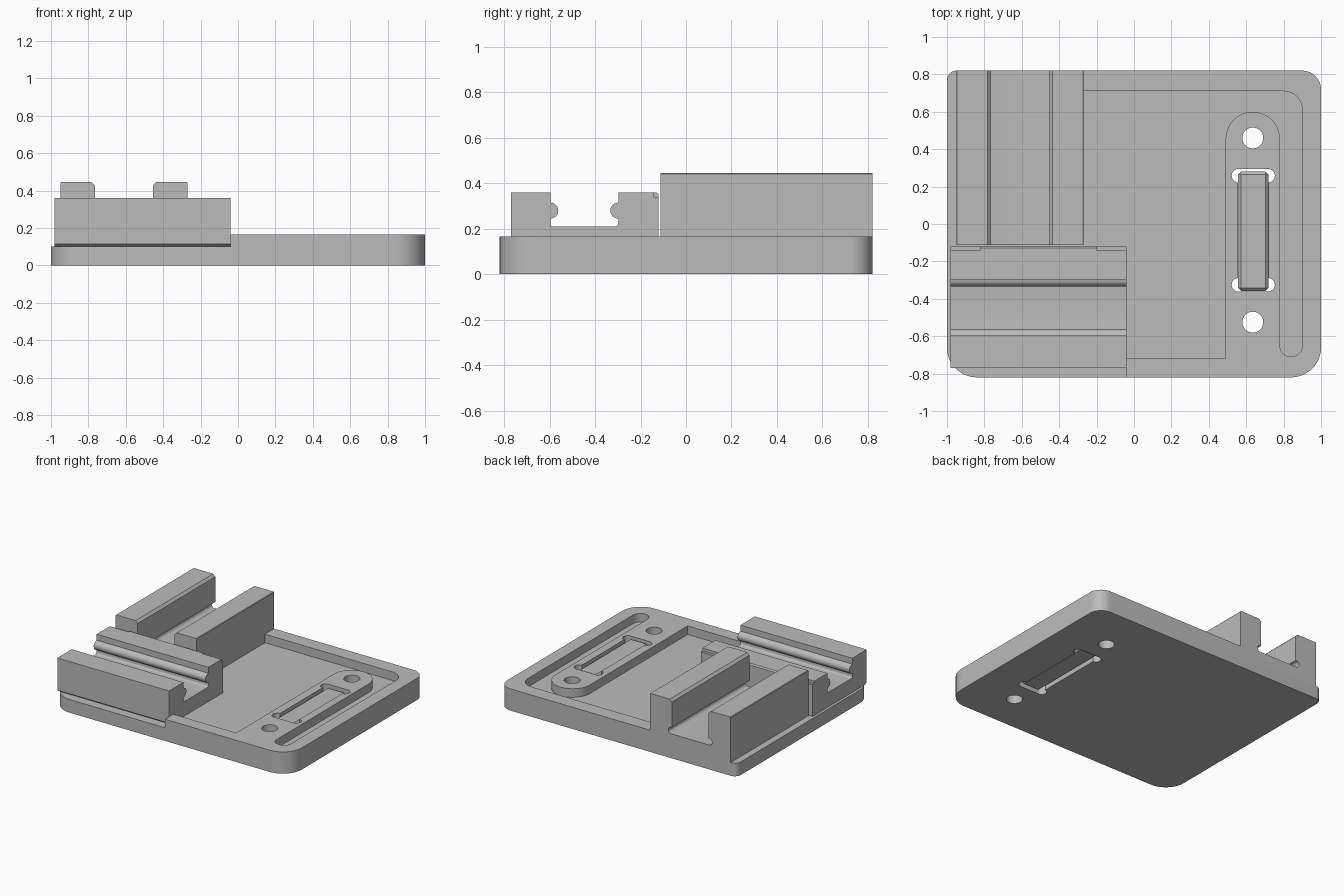
import bpy, bmesh, math
from mathutils import Vector

cube = bpy.data.objects.get("Cube")
if cube:
    bpy.data.objects.remove(cube, do_unlink=True)

grey = bpy.data.materials.new("light_grey")
grey.use_nodes = True
grey.diffuse_color = (0.5, 0.5, 0.5, 1)
grey.node_tree.nodes["Principled BSDF"].inputs["Base Color"].default_value = (0.5, 0.5, 0.5, 1)


def arc(cx, cy, r, a0, a1, n=12):
    """Points on an arc, angles in degrees."""
    angles = [math.radians(a0 + (a1 - a0) * i / n) for i in range(n + 1)]
    return [(cx + r * math.cos(a), cy + r * math.sin(a)) for a in angles]


def prism(name, outline, axis, lo, hi):
    """Extrude a 2D outline along an axis: z uses (x, y), y uses (x, z), x uses (y, z)."""
    place = {"z": lambda u, v, w: (u, v, w),
             "y": lambda u, v, w: (u, w, v),
             "x": lambda u, v, w: (w, u, v)}[axis]
    bm = bmesh.new()
    face = bm.faces.new([bm.verts.new(place(u, v, lo)) for u, v in outline])
    ext = bmesh.ops.extrude_face_region(bm, geom=[face])
    verts = [g for g in ext["geom"] if isinstance(g, bmesh.types.BMVert)]
    bmesh.ops.translate(bm, verts=verts, vec=Vector(place(0, 0, hi - lo)))
    bmesh.ops.recalc_face_normals(bm, faces=bm.faces)
    mesh = bpy.data.meshes.new(name)
    bm.to_mesh(mesh)
    bm.free()
    mesh.materials.append(grey)
    obj = bpy.data.objects.new(name, mesh)
    bpy.context.collection.objects.link(obj)
    return obj


def rect(x0, x1, y0, y1):
    return [(x0, y0), (x1, y0), (x1, y1), (x0, y1)]


def select(obj):
    bpy.ops.object.select_all(action='DESELECT')
    obj.select_set(True)
    bpy.context.view_layer.objects.active = obj


def cut(obj, cutter):
    """Subtract the cutter and remove it."""
    cutter.hide_render = True
    select(obj)
    mod = obj.modifiers.new("cut", 'BOOLEAN')
    mod.operation = 'DIFFERENCE'
    mod.solver = 'EXACT'
    mod.object = cutter
    bpy.ops.object.modifier_apply(modifier=mod.name)
    bpy.data.objects.remove(cutter, do_unlink=True)


FLOOR, RIM = 0.10, 0.165

# Base plate with a different radius at each corner
base = prism("base_plate",
             arc(-0.84, -0.66, 0.16, 180, 270) + arc(0.84, -0.66, 0.16, 270, 360)
             + arc(0.90, 0.72, 0.10, 0, 90) + arc(-0.95, 0.77, 0.05, 90, 180),
             "z", 0, RIM)

# Pocket, open on the left, winding around the slotted island
pocket = ([(-1.1, -0.9), (-0.04, -0.9), (-0.04, -0.72), (0.49, -0.72)]
          + arc(0.635, 0.455, 0.145, 180, 0, 20)
          + arc(0.84, -0.65, 0.06, 180, 360)
          + arc(0.80, 0.61, 0.10, 0, 90)
          + [(-0.27, 0.71), (-0.27, 0.9), (-1.1, 0.9)])
cut(base, prism("pocket_cutter", pocket, "z", FLOOR, 0.4))

# Two screw holes
for y in (0.46, -0.525):
    cut(base, prism("hole_cutter", arc(0.635, y, 0.056, 0, 348.75, 31), "z", -0.1, 0.4))

# Through slot with rounded corner reliefs
cut(base, prism("slot_cutter", rect(0.555, 0.72, -0.36, 0.293), "z", -0.1, 0.4))
for x in (0.558, 0.717):
    for y in (-0.325, 0.258):
        cut(base, prism("relief_cutter", arc(x, y, 0.036, 0, 345, 23), "z", -0.1, 0.4))

# Bar filling the slot, with chamfered edges
bar = prism("slot_bar", rect(0.557, 0.718, -0.357, 0.28), "z", 0.02, 0.15)
bev = bar.modifiers.new("chamfer", 'BEVEL')
bev.width = 0.015
bev.segments = 1

# Front cross rail: channel with a rounded rib on each inner wall
TOP = 0.36
front_rail = prism("front_rail",
                   [(-0.75, FLOOR), (-0.77, 0.115), (-0.77, TOP), (-0.597, TOP)]
                   + arc(-0.597, 0.28, 0.035, 90, -90)
                   + arc(-0.582, 0.225, 0.015, 180, 270, 4)
                   + arc(-0.313, 0.225, 0.015, 270, 360, 4)
                   + arc(-0.298, 0.28, 0.035, 270, 90)
                   + [(-0.298, TOP), (-0.128, TOP), (-0.12, TOP - 0.01), (-0.12, FLOOR)],
                   "x", -0.98, -0.04)

# Shallow notches at the ends of its back edge
for x0, x1 in ((-1.0, -0.82), (-0.20, 0.0)):
    cut(front_rail, prism("notch_cutter", rect(x0, x1, -0.14, -0.1), "z", 0.34, 0.5))

# Rear rails: U channel, chamfered inner top edges and undercut lower corners
H, BED, C = 0.445, 0.185, 0.018
half = ([(0.34, FLOOR), (0.34, H - 0.004), (0.336, H), (0.155 + C, H), (0.155, H - C), (0.155, 0.235)]
        + arc(0.16, BED + 0.025, 0.025, 90, -90, 8))
mid = -0.61
outline = [(mid + x, z) for x, z in half] + [(mid - x, z) for x, z in reversed(half)]
rear_rails = prism("rear_rails", outline, "y", -0.112, 0.82)

# Smooth the rounded walls and keep the edges sharp
for obj in (base, front_rail, rear_rails):
    select(obj)
    bpy.ops.object.shade_smooth_by_angle(angle=math.radians(30))
